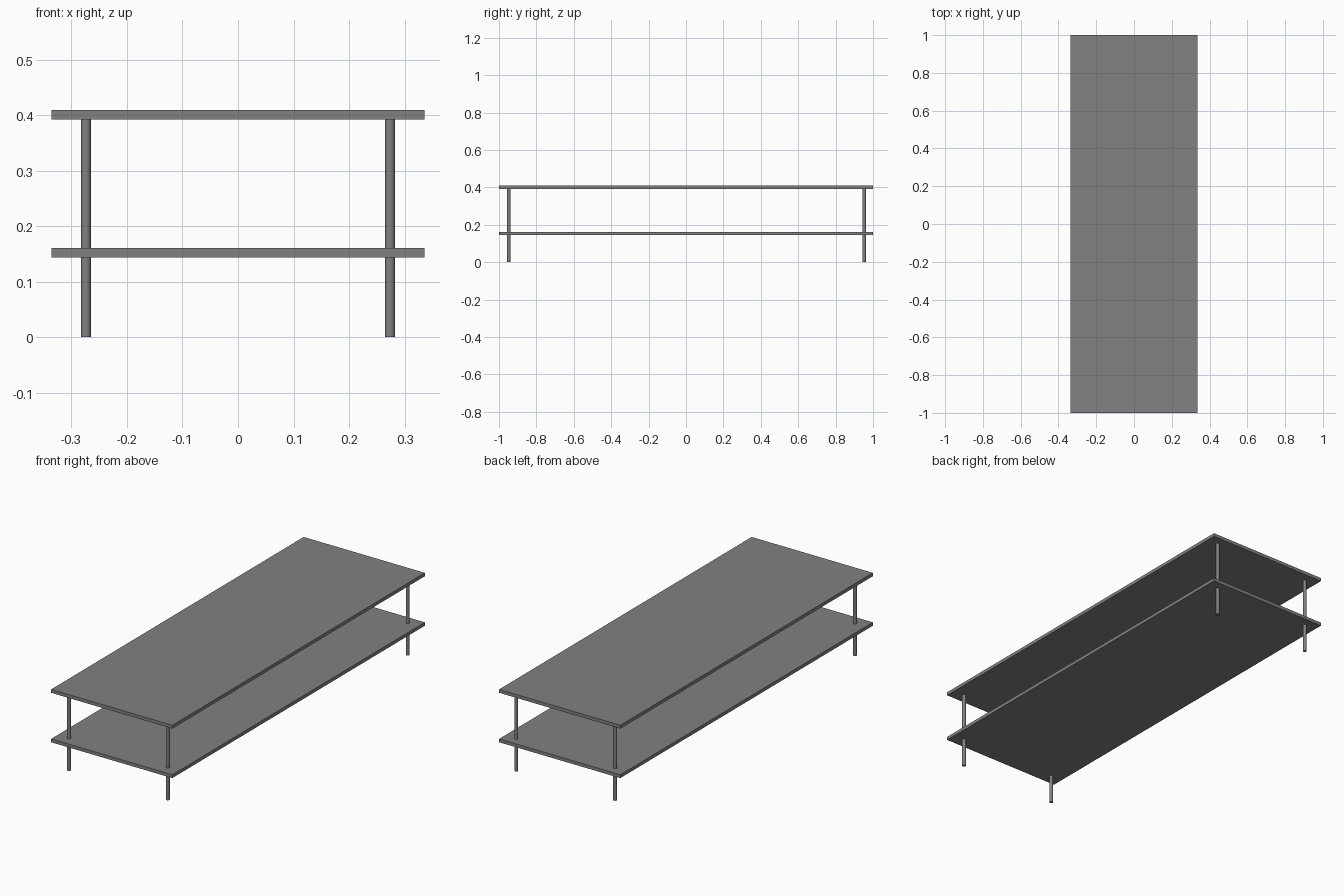
import bpy

cube = bpy.data.objects.get("Cube")
if cube:
    bpy.data.objects.remove(cube, do_unlink=True)

grey = bpy.data.materials.new("mid grey")
grey.use_nodes = True
colour = (0.22, 0.22, 0.22, 1)
grey.diffuse_color = colour
grey.node_tree.nodes["Principled BSDF"].inputs["Base Color"].default_value = colour

WIDTH, LENGTH, THICK = 0.672, 2.0, 0.017
TOP, LEG_RADIUS, LEG_X = 0.409, 0.009, 0.274


def board(name, z_top):
    """Flat rectangular board whose upper face lies at z_top."""
    bpy.ops.mesh.primitive_cube_add(size=1, location=(0, 0, z_top - THICK / 2))
    obj = bpy.context.object
    obj.name = name
    obj.scale = (WIDTH, LENGTH, THICK)
    bpy.ops.object.transform_apply(location=False, rotation=False, scale=True)
    obj.data.materials.append(grey)


def leg(name, x, y):
    """Round leg running from the floor to the underside of the top."""
    height = TOP - THICK
    bpy.ops.mesh.primitive_cylinder_add(
        vertices=32, radius=LEG_RADIUS, depth=height, location=(x, y, height / 2))
    obj = bpy.context.object
    obj.name = name
    obj.data.materials.append(grey)
    bpy.ops.object.shade_smooth_by_angle()


# Table top and lower shelf
board("table_top", TOP)
board("lower_shelf", 0.161)

# Four legs
for end, y in (("front", -0.947), ("back", 0.953)):
    for side, x in (("left", LEG_X), ("right", -LEG_X)):
        leg(f"{end}_{side}_leg", x, y)
